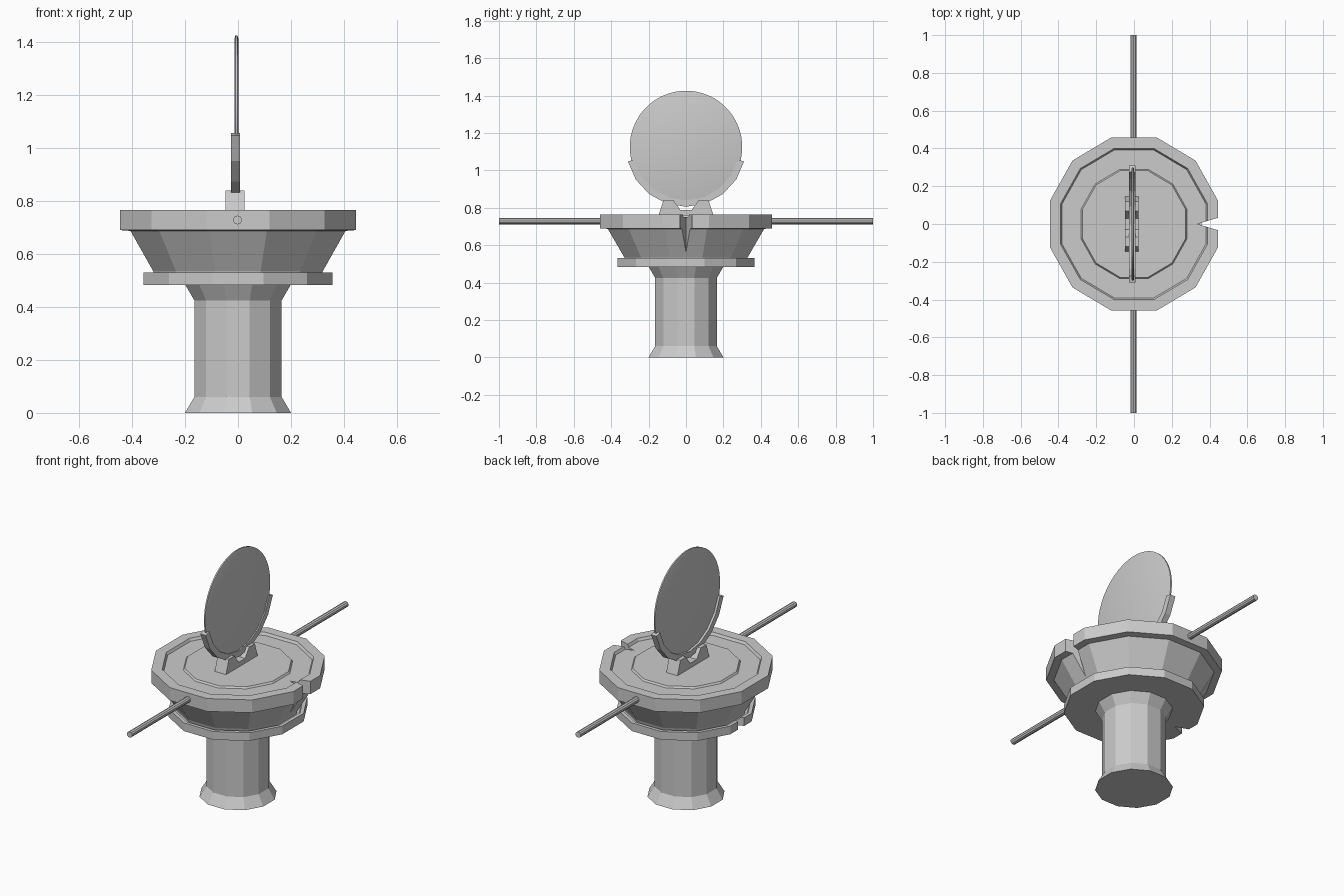
import bpy, bmesh, math
from mathutils import Matrix

if "Cube" in bpy.data.objects:
    bpy.data.objects.remove(bpy.data.objects["Cube"])


def finish(bm, name):
    bmesh.ops.recalc_face_normals(bm, faces=bm.faces)
    me = bpy.data.meshes.new(name)
    bm.to_mesh(me)
    bm.free()
    ob = bpy.data.objects.new(name, me)
    bpy.context.collection.objects.link(ob)
    return ob


def lathe(name, profile, sides=12, sx=1.0, sy=1.0, matrix=Matrix()):
    """Closed turned solid; profile is (flat-to-centre distance, z)."""
    bm = bmesh.new()
    k = 1 / math.cos(math.pi / sides)
    rings = []
    for r, z in profile:
        ring = []
        for i in range(sides):
            a = 2 * math.pi * (i + 0.5) / sides
            ring.append(bm.verts.new(matrix @ Matrix.Diagonal((sx, sy, 1, 1)) @
                        Matrix.Translation((r * k * math.cos(a), r * k * math.sin(a), z)).to_translation()))
        rings.append(ring)
    for lo, hi in zip(rings, rings[1:]):
        for i in range(sides):
            j = (i + 1) % sides
            bm.faces.new((lo[i], lo[j], hi[j], hi[i]))
    bm.faces.new(rings[0])
    bm.faces.new(rings[-1])
    return finish(bm, name)


def prism(name, outline, depth):
    """Extrude a 3D planar outline along the depth vector."""
    bm = bmesh.new()
    face = bm.faces.new([bm.verts.new(p) for p in outline])
    top = bmesh.ops.extrude_face_region(bm, geom=[face])
    bmesh.ops.translate(bm, vec=depth, verts=[v for v in top["geom"] if isinstance(v, bmesh.types.BMVert)])
    return finish(bm, name)


def cut_notch(target, apex, outer, half, z0, z1):
    """Cut a vertical V groove into the side of a part."""
    cutter = prism("notch_cutter", [(apex, 0, z0), (outer, half, z0), (outer, -half, z0)], (0, 0, z1 - z0))
    cutter.hide_render = True
    mod = target.modifiers.new("notch", "BOOLEAN")
    mod.operation, mod.solver, mod.object = "DIFFERENCE", "EXACT", cutter
    bpy.context.view_layer.objects.active = target
    bpy.ops.object.modifier_apply(modifier=mod.name)
    bpy.data.objects.remove(cutter)


# Pedestal column
lathe("column", [(.2, 0), (.165, .06), (.165, .425), (.2, .485)])

# Lower plate, notched at the back of the groove line
plate = lathe("lower_plate", [(.36, .482), (.36, .53), (.34, .53), (.333, .518)], sx=.99, sy=1.015)
cut_notch(plate, -.28, -.40, .045, .45, .6)

# Bowl with overhanging rim, recessed ring and raised centre
bowl = lathe("bowl", [(.318, .51), (.325, .535), (.412, .687), (.452, .69), (.452, .765), (.395, .765),
                      (.387, .75), (.285, .75), (.278, .76)], sx=.985, sy=1.015)
cut_notch(bowl, .335, .50, .05, .525, .85)

# Crossbar
lathe("crossbar", [(.016, -1), (.016, 1)], sides=10,
      matrix=Matrix.Translation((-.002, 0, .728)) @ Matrix.Rotation(math.pi / 2, 4, "X"))

# Mirror bracket
half = [(.15, .75), (.12, .84), (.068, .84), (.03, .788)]
outline = half + [(-y, z) for y, z in reversed(half)]
prism("bracket", [(-.048, y, z) for y, z in outline], (.073, 0, 0))

# Crescent cradle holding the disc
CZ = 1.125
angles = [math.radians(-76 + 19 * i) for i in range(9)]
arc = [(.32, a) for a in angles] + [(.285, a) for a in reversed(angles)]
prism("cradle", [(-.026, r * math.sin(a), CZ - r * math.cos(a)) for r, a in arc], (.034, 0, 0))

# Thin round disc
disc = lathe("round_disc", [(.29, -.007), (.3, -.004), (.3, .004), (.29, .007)], sides=48,
             matrix=Matrix.Translation((-.006, 0, CZ)) @ Matrix.Rotation(math.pi / 2, 4, "Y"))
bpy.ops.object.select_all(action="DESELECT")
disc.select_set(True)
bpy.context.view_layer.objects.active = disc
bpy.ops.object.shade_smooth_by_angle(angle=math.radians(25))
